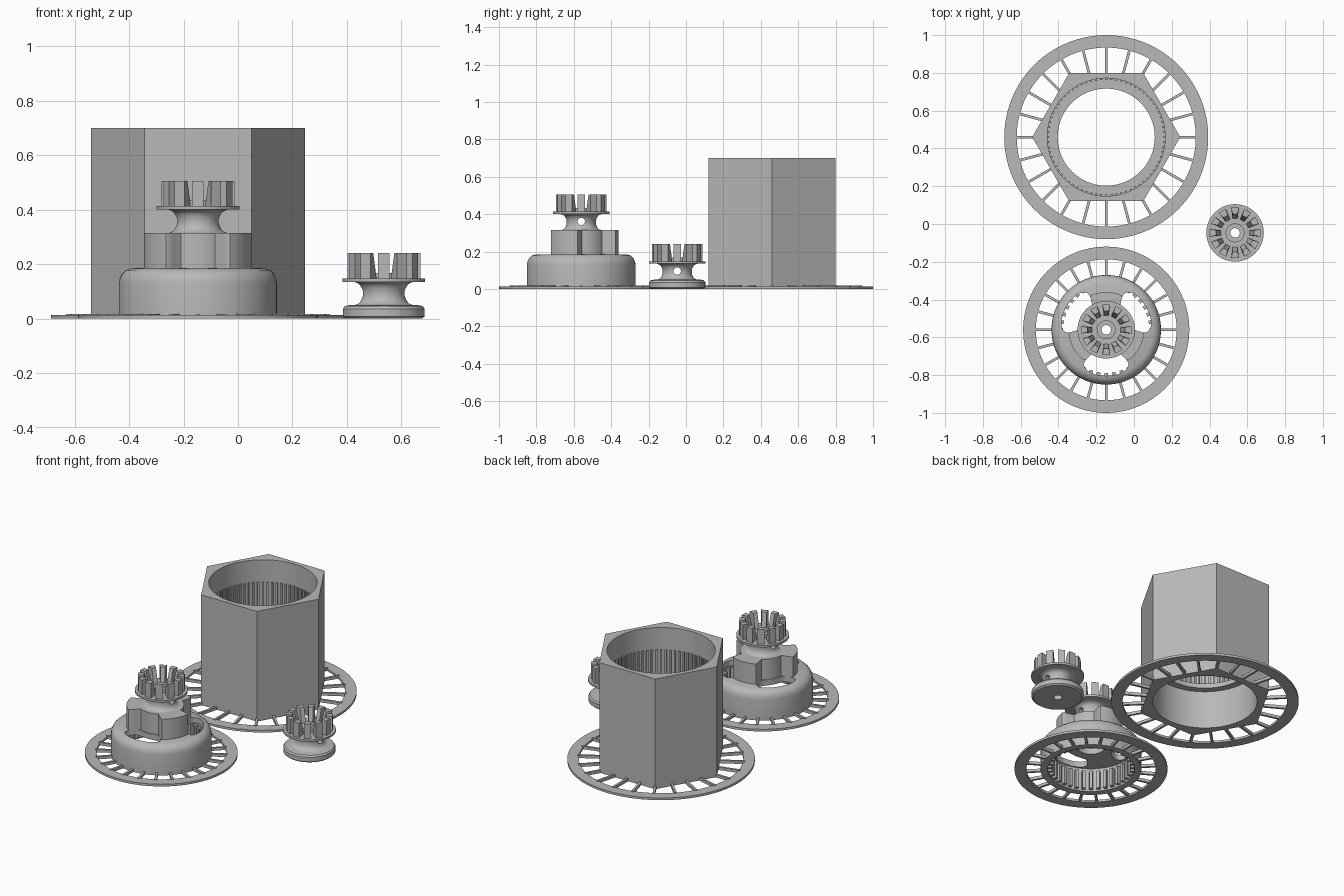
import bpy, bmesh
from math import sin, cos, pi, radians, sqrt
from mathutils import Matrix

cube = bpy.data.objects.get("Cube")
if cube:
    bpy.data.objects.remove(cube)

grey = bpy.data.materials.new("plain grey")
grey.use_nodes = True
GREY = (0.48, 0.48, 0.48, 1)
grey.diffuse_color = GREY
grey.node_tree.nodes["Principled BSDF"].inputs["Base Color"].default_value = GREY


def finish(bm, name, center, z=0):
    bmesh.ops.recalc_face_normals(bm, faces=bm.faces)
    me = bpy.data.meshes.new(name)
    bm.to_mesh(me)
    bm.free()
    me.materials.append(grey)
    ob = bpy.data.objects.new(name, me)
    ob.location = (*center, z)
    bpy.context.collection.objects.link(ob)
    smooth(me)
    return ob


def smooth(me):
    for p in me.polygons:
        p.use_smooth = True
    me.set_sharp_from_angle(angle=radians(32))


def lathe(name, profile, center, z=0, segs=72):
    """Spin a closed (radius, height) profile into a ring-shaped solid."""
    bm = bmesh.new()
    rings = [[bm.verts.new((r * cos(2 * pi * i / segs), r * sin(2 * pi * i / segs), h))
              for r, h in profile] for i in range(segs)]
    n = len(profile)
    for i in range(segs):
        a, b = rings[i], rings[(i + 1) % segs]
        for j in range(n):
            k = (j + 1) % n
            bm.faces.new((a[j], b[j], b[k], a[k]))
    return finish(bm, name, center, z)


def prism(name, outlines, z0, z1, center):
    """Extrude one or more closed outlines upward."""
    bm = bmesh.new()
    for pts in outlines:
        low = [bm.verts.new((x, y, z0)) for x, y in pts]
        top = [bm.verts.new((x, y, z1)) for x, y in pts]
        bm.faces.new(low)
        bm.faces.new(top)
        for i in range(len(pts)):
            j = (i + 1) % len(pts)
            bm.faces.new((low[i], low[j], top[j], top[i]))
    return finish(bm, name, center)


def circle(r, n=72):
    return [(r * cos(2 * pi * i / n), r * sin(2 * pi * i / n)) for i in range(n)]


def radial(name, count, r0, r1, w0, w1, z0, z1, center, r0_top=None, z=0):
    """Blocks arranged around a centre, optionally sloped on the inner face."""
    bm = bmesh.new()
    for i in range(count):
        made = bmesh.ops.create_cube(bm, size=1)["verts"]
        for v in made:
            inner, high = v.co.x < 0, v.co.z > 0
            r = (r0_top if r0_top and high else r0) if inner else r1
            v.co = (r, v.co.y * (w0 if inner else w1), z1 if high else z0)
        bmesh.ops.rotate(bm, verts=made, matrix=Matrix.Rotation(2 * pi * i / count, 3, "Z"))
    return finish(bm, name, center, z)


def cut(ob, cutter):
    cutter.hide_render = True
    mod = ob.modifiers.new("cut", "BOOLEAN")
    mod.operation, mod.solver, mod.object = "DIFFERENCE", "EXACT", cutter
    bpy.context.view_layer.update()
    deps = bpy.context.evaluated_depsgraph_get()
    me = bpy.data.meshes.new_from_object(ob.evaluated_get(deps))
    ob.modifiers.clear()
    ob.data = me
    smooth(me)
    bpy.data.objects.remove(cutter)


def brim(prefix, center, r_body, r_in, r_out):
    """Flat print brim joined to a body by thin spokes."""
    lathe(prefix + "_brim", [(r_in, 0), (r_out, 0), (r_out, .014), (r_in, .014)], center, segs=96)
    radial(prefix + "_brim_spokes", 24, r_body, r_in + .01, .014, .014, 0, .018, center)


def spool(prefix, center, z, base):
    """Waisted neck, flange, hub and toothed crown."""
    neck = []
    for i in range(13):
        t = i / 6 - 1
        neck.append((.108 - .03 * sqrt(1 - t * t), .092 + .043 * t))
    foot = [(.14, 0), (.15, .008), (.15, .036), (.143, .046), (.125, .05)] if base else []
    inner_z = 0 if base else neck[0][1]
    top = [(.152, .135), (.152, .148), (.05, .148), (.05, .168), (.025, .168)]
    ob = lathe(prefix + "_spool", [(.025, inner_z)] + foot + neck + top, center, z)
    # cross hole through the neck
    drill = prism("drill", [circle(.02, 24)], -.3, .3, center)
    drill.rotation_euler.y = pi / 2
    drill.location.z = z + .096
    cut(ob, drill)
    radial(prefix + "_crown_teeth", 12, .075, .134, .026, .042, .146, .241, center, .1, z)


# Hexagonal housing with a stepped bore
HEX = (-.147, .46)
housing = prism("hex_housing", [circle(.392, 6)], 0, .7, HEX)
for r, lo, hi in ((.3, -.1, .24), (.257, .2, .3), (.312, .27, .9)):
    cut(housing, prism("bore", [circle(r, 96)], lo, hi, HEX))
radial("housing_inner_ribs", 72, .303, .316, .011, .011, .265, .56, HEX)
brim("housing", HEX, .325, .474, .54)

# Bell-shaped cap: hollow dome with inner ribs
BELL = (-.147, -.56)
dome = lathe("dome", [(.29, 0), (.29, .13), (.287, .148), (.279, .165), (.265, .178), (.245, .185),
                      (.08, .187), (.08, .15), (.25, .15), (.25, 0)], BELL, segs=96)
slots = []
for mid in (30, 150, 270):
    pts = []
    for i in range(40):
        t = 2 * pi * i / 40
        c, s = cos(t), sin(t)
        a = radians(mid + 34 * (1 if c > 0 else -1) * abs(c) ** .6)
        r = .19 + .054 * (1 if s > 0 else -1) * abs(s) ** .6
        pts.append((r * cos(a), r * sin(a)))
    slots.append(pts)
cut(dome, prism("slot_cutter", slots, .1, .4, BELL))
radial("dome_inner_ribs", 36, .228, .255, .018, .022, .01, .125, BELL)
brim("dome", BELL, .28, .373, .44)

# Three-lobed block on the dome
lobes = []
for a in range(0, 360, 2):
    d = abs((a - 30) % 120 - 60)
    t = min(max((d - 24) / 8, 0), 1)
    r = .2 - .068 * t * t * (3 - 2 * t)
    lobes.append((r * cos(radians(a)), r * sin(radians(a))))
block = prism("lobed_block", [lobes], .151, .315, BELL)
cut(block, prism("pocket", [circle(.1)], .1, .28, BELL))
cut(block, prism("axle_hole", [circle(.025)], .2, .4, BELL))
spool("cap", BELL, .265, False)

# Separate small spool
spool("small", (.535, -.047), 0, True)
